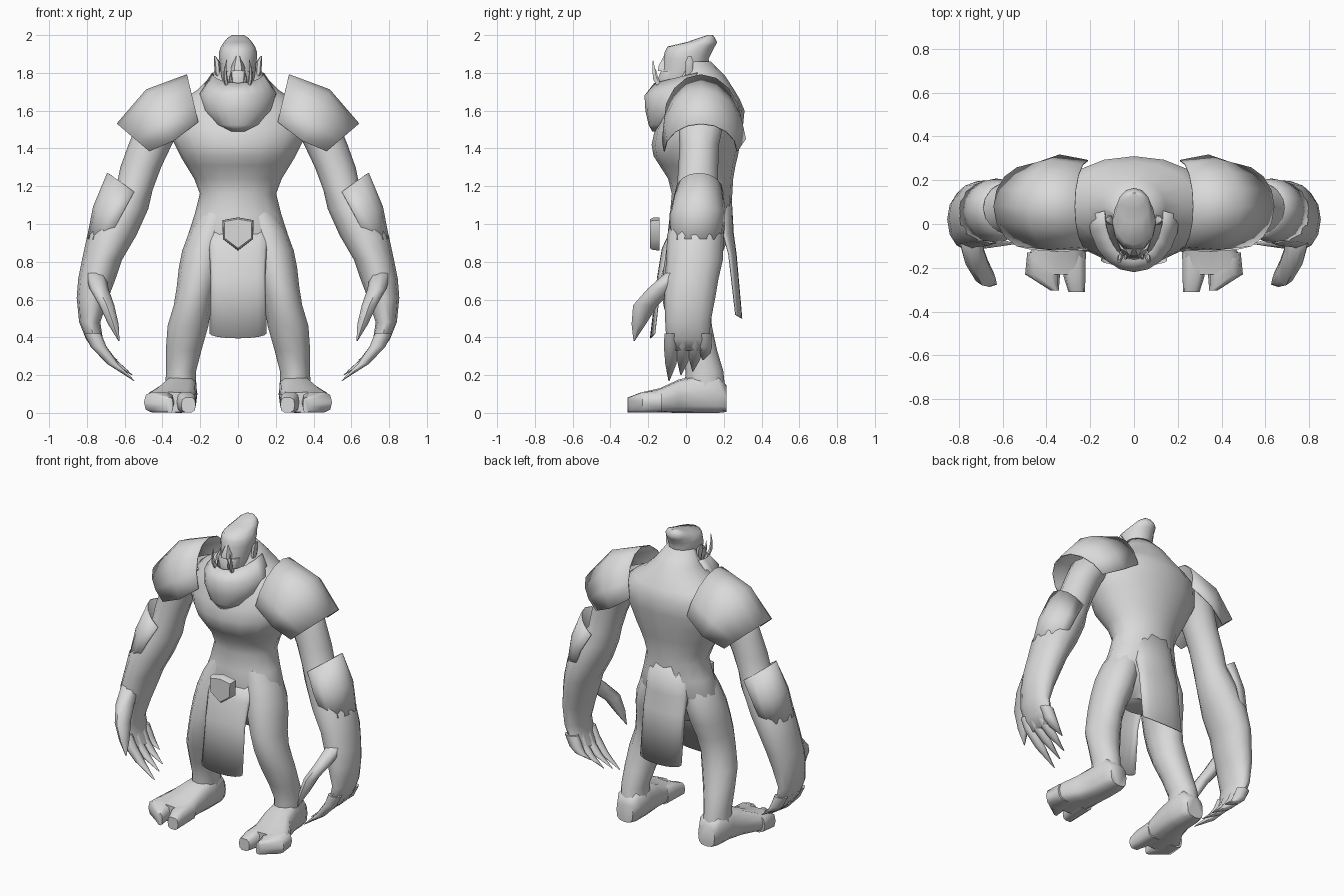
import bpy, bmesh, math
from mathutils import Vector

grey = bpy.data.materials.new("stone grey")
grey.diffuse_color = (0.7, 0.7, 0.7, 1)


def finish(name, bm, mirror=False, thick=0, angle=55):
    bmesh.ops.recalc_face_normals(bm, faces=bm.faces)
    me = bpy.data.meshes.new(name)
    bm.to_mesh(me)
    bm.free()
    me.materials.append(grey)
    ob = bpy.data.objects.new(name, me)
    bpy.context.collection.objects.link(ob)
    bpy.ops.object.select_all(action='DESELECT')
    ob.select_set(True)
    bpy.context.view_layer.objects.active = ob
    bpy.ops.object.shade_smooth_by_angle(angle=math.radians(angle))
    if thick:
        mod = ob.modifiers.new("thickness", 'SOLIDIFY')
        mod.thickness, mod.offset = thick, 0
    if mirror:
        ob.modifiers.new("other_side", 'MIRROR')
    return ob


def skin(bm, rows, closed):
    n = len(rows[0])
    for a, b in zip(rows, rows[1:]):
        for i in range(n if closed else n - 1):
            j = (i + 1) % n
            bm.faces.new((a[i], a[j], b[j], b[i]))


def loft(name, rings, n=12, axis='z', power=1.0, mirror=False):
    """Closed tube through rings (x, y, z, radius_1, radius_2) lying across the axis."""
    bm = bmesh.new()
    rows = []
    for x, y, z, r1, r2 in rings:
        row = []
        for i in range(n):
            t = 2 * math.pi * i / n
            c, s = math.cos(t), math.sin(t)
            u = math.copysign(abs(c) ** power, c) * r1
            v = math.copysign(abs(s) ** power, s) * r2
            row.append(bm.verts.new((x + u, y + v, z) if axis == 'z' else (x + u, y, z + v)))
        rows.append(row)
    skin(bm, rows, True)
    bm.faces.new(rows[0])
    bm.faces.new(rows[-1])
    return finish(name, bm, mirror)


def arch(name, stations, n=8, mirror=False, thick=0.006):
    """Curved sheet; each station is an arc given by its foot, crown and other foot."""
    bm = bmesh.new()
    rows = []
    for foot, crown, end in stations:
        f, c, e = Vector(foot), Vector(crown), Vector(end)
        mid, half = (f + e) / 2, (f - e) / 2
        rows.append([bm.verts.new(mid + half * math.cos(math.pi * i / n)
                                  + (c - mid) * math.sin(math.pi * i / n)) for i in range(n + 1)])
    skin(bm, rows, False)
    return finish(name, bm, mirror, thick)


# Torso: height, half width, front, back
torso = [(.74, .13, -.04, .13), (.84, .24, -.08, .19), (.95, .262, -.097, .235),
         (1.05, .23, -.085, .24), (1.16, .202, -.075, .245), (1.24, .232, -.095, .25),
         (1.31, .275, -.14, .262), (1.36, .305, -.172, .275), (1.42, .335, -.182, .285),
         (1.50, .37, -.165, .30), (1.60, .36, -.12, .31), (1.66, .29, -.10, .285),
         (1.71, .215, -.08, .255), (1.78, .145, -.05, .21), (1.86, .09, -.02, .13)]
loft("torso", [(0, (f + b) / 2, z, w, (b - f) / 2) for z, w, f, b in torso], 16)

# Open throat collar hanging under the jaw
arch("throat_collar", [((-.05, -.13, 1.50), (0, -.175, 1.49), (.05, -.13, 1.50)),
                       ((-.12, -.09, 1.53), (0, -.195, 1.525), (.12, -.09, 1.53)),
                       ((-.18, -.03, 1.60), (0, -.212, 1.60), (.18, -.03, 1.60)),
                       ((-.206, .04, 1.69), (0, -.217, 1.68), (.206, .04, 1.69)),
                       ((-.135, .06, 1.80), (0, -.165, 1.745), (.135, .06, 1.80))], 10)

# Head with swept-back crown, nose and jaw
loft("head", [(0, -.05, 1.72, .07, .085), (0, -.03, 1.78, .088, .105),
              (0, 0, 1.84, .095, .125), (0, 0, 1.875, .10, .12),
              (0, .012, 1.91, .10, .125), (0, .028, 1.94, .09, .125),
              (0, .085, 1.963, .074, .08), (0, .11, 1.985, .056, .043),
              (0, .128, 2.0, .03, .014)])
loft("nose", [(0, -.115, 1.81, .04, .038), (0, -.115, 1.835, .035, .036),
              (0, -.10, 1.89, .015, .02)], 6)
loft("jaw", [(0, -.09, 1.725, .055, .06), (0, -.09, 1.76, .075, .066),
             (0, -.08, 1.81, .075, .055)], 10)
loft("ear", [(.095, .01, 1.76, .01, .012), (.107, .015, 1.80, .016, .022),
             (.112, .018, 1.86, .016, .024), (.124, .02, 1.89, .004, .01)], 6, mirror=True)
loft("outer_tusk", [(.058, -.135, 1.725, .012, .02), (.066, -.165, 1.77, .011, .012),
                    (.068, -.17, 1.82, .007, .008), (.06, -.175, 1.87, .001, .001)],
     6, mirror=True)
loft("inner_tusk", [(.035, -.135, 1.74, .009, .015), (.038, -.155, 1.77, .008, .009),
                    (.036, -.16, 1.82, .001, .001)], 6, mirror=True)

# Shoulder armour
arch("shoulder_plate", [((.21, -.115, 1.54), (.27, .08, 1.79), (.21, .29, 1.54)),
                        ((.34, -.125, 1.44), (.485, .08, 1.71), (.34, .315, 1.45)),
                        ((.47, -.115, 1.385), (.64, .08, 1.53), (.47, .27, 1.385))],
     mirror=True)

# Arm from shoulder to palm, with a flared cuff
loft("arm", [(.30, .08, 1.62, .08, .12), (.41, .08, 1.54, .12, .12),
             (.465, .07, 1.42, .115, .105), (.515, .065, 1.30, .108, .105),
             (.55, .06, 1.18, .098, .11), (.60, .06, 1.08, .125, .125),
             (.668, .05, .94, .13, .15), (.72, .045, .81, .106, .15),
             (.747, .03, .71, .099, .142), (.77, .02, .61, .084, .135),
             (.785, .01, .48, .056, .12), (.76, .01, .39, .045, .115),
             (.725, .012, .33, .035, .105)], mirror=True)
arch("forearm_cuff", [((.55, -.055, 1.17), (.69, .07, 1.27), (.56, .195, 1.17)),
                      ((.615, -.085, 1.05), (.765, .06, 1.09), (.63, .205, 1.05)),
                      ((.69, -.085, .91), (.798, .05, .92), (.69, .185, .91))],
     mirror=True)

# Clawed hand
claws = [(-.08, .55, .17), (-.017, .56, .20), (.046, .58, .22), (.10, .64, .28)]
for i, (y, tip_x, tip_z) in enumerate(claws):
    loft(f"finger_{i + 1}", [(.77, y, .42, .046, .034), (.738, y, .35, .042, .037),
                             (.5 * (.738 + tip_x) + .02, y, .5 * (.35 + tip_z), .03, .03),
                             (tip_x, y - .01, tip_z, .003, .003)], 8, mirror=True)
loft("thumb", [(.755, -.03, .74, .055, .08), (.735, -.13, .655, .05, .075),
               (.695, -.215, .57, .04, .065), (.66, -.25, .47, .028, .038),
               (.63, -.275, .38, .003, .003)], 8, mirror=True)

# Legs
loft("leg", [(.10, .06, 1.06, .10, .12), (.15, .055, .96, .108, .135),
             (.18, .045, .86, .115, .15), (.198, .03, .77, .115, .148),
             (.22, .01, .67, .104, .138), (.24, .005, .57, .10, .125),
             (.265, .025, .46, .108, .112), (.288, .065, .33, .094, .10),
             (.302, .098, .22, .08, .10), (.302, .10, .10, .082, .11)], mirror=True)

# Feet with two broad toes
loft("foot", [(.30, .215, .075, .06, .07), (.30, .17, .10, .083, .10),
              (.303, .06, .10, .088, .10), (.32, -.04, .088, .10, .088),
              (.352, -.14, .066, .13, .064), (.358, -.23, .056, .13, .054)],
     12, 'y', .65, True)
loft("inner_toe", [(.28, -.13, .06, .06, .058), (.272, -.24, .055, .05, .055),
                   (.262, -.31, .042, .038, .04)], 10, 'y', .65, True)
loft("outer_toe", [(.41, -.13, .06, .078, .058), (.418, -.23, .056, .08, .056),
                   (.362, -.305, .042, .018, .04)], 10, 'y', .65, True)

# Loin cloths
arch("front_cloth", [((-.17, -.02, 1.0), (0, -.065, 1.0), (.17, -.02, 1.0)),
                     ((-.15, -.095, .86), (0, -.125, .87), (.15, -.095, .86)),
                     ((-.143, -.13, .72), (0, -.15, .72), (.143, -.13, .72)),
                     ((-.15, -.165, .42), (0, -.188, .395), (.15, -.165, .42))])
arch("back_cloth", [((-.14, .15, 1.16), (0, .238, 1.16), (.14, .15, 1.16)),
                    ((-.15, .195, .95), (0, .25, .95), (.15, .195, .95)),
                    ((-.15, .225, .84), (0, .265, .84), (.15, .225, .84)),
                    ((-.15, .262, .52), (0, .295, .50), (.15, .262, .52))])

# Belt buckle: shield-shaped plate with a tapered front
bm = bmesh.new()
shield = [(-.083, 1.02), (0, 1.035), (.083, 1.02), (.08, .92), (0, .86), (-.08, .92)]
rows = [[bm.verts.new((x * k, y, .96 + (z - .96) * k)) for x, z in shield]
        for y, k in ((-.14, 1), (-.175, .98), (-.19, .88))]
skin(bm, rows, True)
bm.faces.new(rows[0])
bm.faces.new(rows[-1])
finish("belt_buckle", bm, angle=60)
